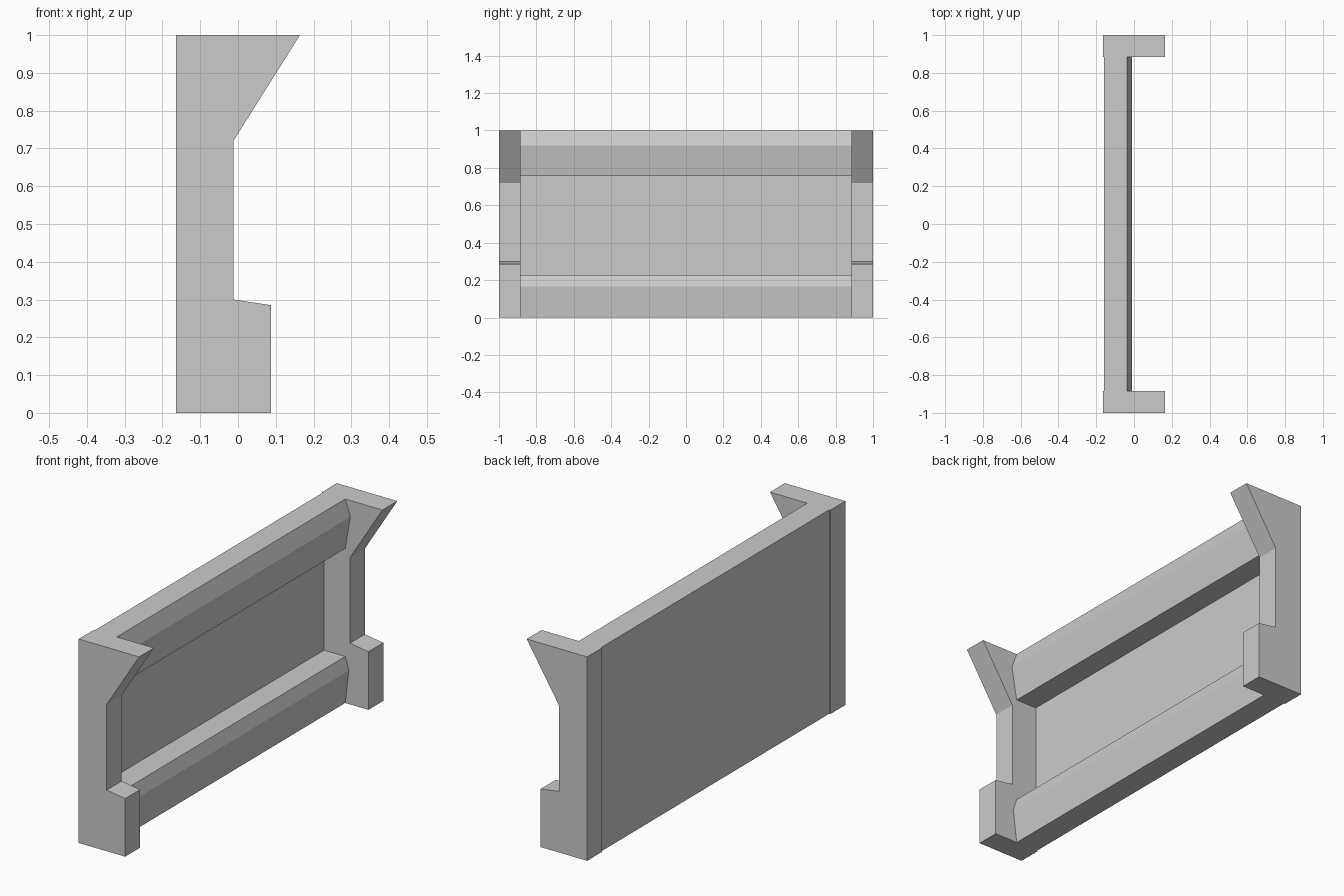
import bpy, bmesh

if "Cube" in bpy.data.objects:
    bpy.data.objects.remove(bpy.data.objects["Cube"])


def extrude_profile(name, profile, y0, y1):
    """Closed prism from an (x, z) outline, swept along y."""
    bm = bmesh.new()
    face = bm.faces.new([bm.verts.new((x, y0, z)) for x, z in profile])
    swept = bmesh.ops.extrude_face_region(bm, geom=[face])["geom"]
    verts = [v for v in swept if isinstance(v, bmesh.types.BMVert)]
    bmesh.ops.translate(bm, verts=verts, vec=(0, y1 - y0, 0))
    bmesh.ops.recalc_face_normals(bm, faces=bm.faces)
    mesh = bpy.data.meshes.new(name)
    bm.to_mesh(mesh)
    bm.free()
    obj = bpy.data.objects.new(name, mesh)
    bpy.context.collection.objects.link(obj)
    return obj


INNER = 0.885   # inner face of the end posts
BACK = -0.158   # back of the wall between the posts

# End posts: stepped foot, slim shaft, flared head
post = [(-0.164, 0), (0.088, 0), (0.088, 0.285), (-0.012, 0.30),
        (-0.012, 0.72), (0.164, 1), (-0.164, 1)]
for side, y0, y1 in (("front", -1, -INNER), ("back", INNER, 1)):
    extrude_profile(side + "_post", post, y0, y1)

# Wall between the posts: top rail, recessed thin panel and bottom rail
wall = [(BACK, 0), (-0.038, 0), (-0.018, 0.165), (-0.038, 0.228),
        (-0.153, 0.228), (-0.153, 0.757), (-0.038, 0.757),
        (-0.01, 0.92), (-0.038, 1), (BACK, 1)]
extrude_profile("wall_panel", wall, -INNER, INNER)
